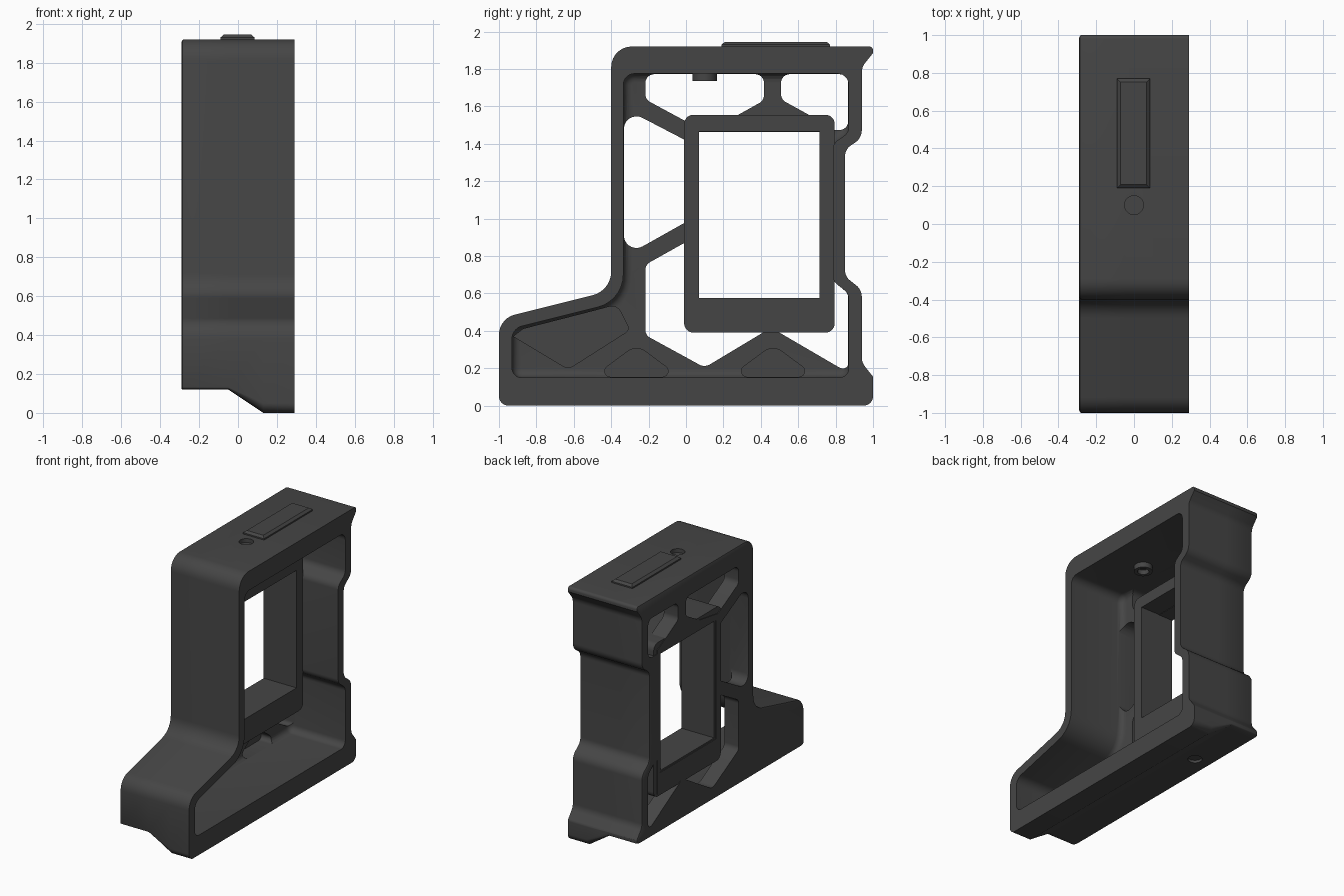
import bpy, bmesh, math
from mathutils import Vector

if "Cube" in bpy.data.objects:
    bpy.data.objects.remove(bpy.data.objects["Cube"])

mat = bpy.data.materials.new("charcoal grey")
mat.diffuse_color = (0.06, 0.06, 0.06, 1)
mat.use_nodes = True
mat.node_tree.nodes["Principled BSDF"].inputs["Base Color"].default_value = mat.diffuse_color


def rounded(points, seg=7):
    """Polygon of (y, z, radius) corners turned into a filleted outline."""
    out = []
    for i, (y, z, r) in enumerate(points):
        p = Vector((y, z))
        if r == 0:
            out.append(p)
            continue
        a = (Vector(points[i - 1][:2]) - p).normalized()
        b = (Vector(points[(i + 1) % len(points)][:2]) - p).normalized()
        half = a.angle(b) / 2
        c = p + (a + b).normalized() * (r / math.sin(half))
        d = r / math.tan(half)
        s, e = p + a * d - c, p + b * d - c
        turn = math.atan2(s.x * e.y - s.y * e.x, s.dot(e))
        for k in range(seg + 1):
            t = turn * k / seg
            out.append(c + Vector((s.x * math.cos(t) - s.y * math.sin(t),
                                   s.x * math.sin(t) + s.y * math.cos(t))))
    return out


def inset(pts, d):
    """Move an outline inwards by d."""
    n = len(pts)
    area = sum(pts[i - 1][0] * pts[i][1] - pts[i][0] * pts[i - 1][1] for i in range(n))
    sign = 1 if area > 0 else -1
    out = []
    for i in range(n):
        a = (pts[i] - pts[i - 1]).normalized()
        b = (pts[(i + 1) % n] - pts[i]).normalized()
        na, nb = Vector((-a.y, a.x)), Vector((-b.y, b.x))
        out.append(pts[i] + (na + nb) * (sign * d / (1 + na.dot(nb))))
    return out


def finish(name, bm):
    bmesh.ops.recalc_face_normals(bm, faces=bm.faces)
    me = bpy.data.meshes.new(name)
    bm.to_mesh(me)
    bm.free()
    me.materials.append(mat)
    ob = bpy.data.objects.new(name, me)
    bpy.context.collection.objects.link(ob)
    return ob


def slab(name, outline, layers, lift=None):
    """Closed solid through (x, inset) layers of a (y, z) outline."""
    bm = bmesh.new()
    outline = [Vector(p) for p in outline]
    rings = []
    for x, d in layers:
        pts = inset(outline, d) if d else outline
        rings.append([bm.verts.new((x, p.x, lift(x, p.y) if lift else p.y)) for p in pts])
    for r0, r1 in zip(rings, rings[1:]):
        for i in range(len(r0)):
            bm.faces.new((r0[i - 1], r0[i], r1[i], r1[i - 1]))
    bm.faces.new(rings[0])
    bm.faces.new(rings[-1])
    return finish(name, bm)


def disc(name, x, y, z0, z1, r):
    bm = bmesh.new()
    bmesh.ops.create_cone(bm, cap_ends=True, segments=32, radius1=r, radius2=r, depth=z1 - z0)
    bmesh.ops.translate(bm, vec=(x, y, (z0 + z1) / 2), verts=bm.verts)
    return finish(name, bm)


def extent(me):
    if not me.polygons:
        return Vector((0, 0, 0))
    return Vector([max(v.co[k] for v in me.vertices) - min(v.co[k] for v in me.vertices)
                   for k in range(3)])


def cut(target, cutter):
    """Subtract cutter, trying the next solver if the outer size is damaged."""
    before = target.data
    size = extent(before)
    for solver in ('EXACT', 'MANIFOLD', 'FLOAT'):
        m = target.modifiers.new("cut", 'BOOLEAN')
        m.operation, m.solver, m.object = 'DIFFERENCE', solver, cutter
        bpy.context.view_layer.update()
        dg = bpy.context.evaluated_depsgraph_get()
        me = bpy.data.meshes.new_from_object(target.evaluated_get(dg))
        target.modifiers.remove(m)
        if (extent(me) - size).length < 0.01:
            target.data = me
            break
    bpy.data.objects.remove(cutter)


def smooth(ob):
    bpy.ops.object.select_all(action='DESELECT')
    ob.select_set(True)
    bpy.context.view_layer.objects.active = ob
    bpy.ops.object.shade_smooth_by_angle(angle=math.radians(32))


def underside(x, z):
    """Raise the base towards the left so that the bottom slopes."""
    f = .12 * min(1, max(0, (.13 - x) / .18))
    return z if z >= .155 else f + z * (.155 - f) / .155


# outer housing
outer = rounded([(-1, 0, .05), (-1, .465, .11), (-.4, .615, .13), (-.4, 1.92, .11),
                 (1, 1.92, .02), (1, 1.885, 0), (.94, 1.81, .08), (.94, 1.43, .08),
                 (.85, 1.37, .07), (.85, .69, .07), (.94, .62, .08), (.94, .23, .08),
                 (1, .155, .03), (1, 0, .05)])
body = slab("housing", outer, [(-.29, .012), (-.286, .004), (-.278, 0), (-.05, 0),
                               (.13, 0), (.29, 0)], underside)

# hollow interior, leaving the wall and the left web
inner = rounded([(-.93, .15, .05), (-.93, .412, .07), (-.335, .56, .18), (-.335, 1.775, .06),
                 (.87, 1.775, .06), (.87, 1.46, .06), (.785, 1.40, .06), (.785, .665, .06),
                 (.87, .6, .06), (.87, .15, .05)])
cove = [(-.17 + .045 * (1 - math.cos(a)), .045 * (1 - math.sin(a)))
        for a in (0, math.pi / 8, math.pi / 4, 3 * math.pi / 8)]
cut(body, slab("interior", inner, cove + [(-.125, 0), (.4, 0)]))

# openings through the web
openings = [
    [(-.335, .79, .07), (-.335, 1.595, .07), (.03, 1.405, 0), (.03, .995, 0)],
    [(-.22, 1.775, .05), (.42, 1.775, .05), (.42, 1.63, .05), (.25, 1.535, 0),
     (.03, 1.50, 0), (-.22, 1.635, .05)],
    [(.505, 1.775, .05), (.87, 1.775, .05), (.87, 1.47, .05), (.75, 1.47, 0),
     (.75, 1.50, 0), (.505, 1.635, .05)],
    [(-.22, .755, .05), (.03, .895, 0), (.03, .41, 0), (.47, .41, 0), (.1, .2, .06),
     (-.22, .375, .05)],
    [(.46, .41, 0), (.75, .41, 0), (.75, .67, 0), (.79, .67, 0), (.87, .60, .05),
     (.87, .185, .03), (.82, .2, .03)],
    [(.05, .56, 0), (.73, .56, 0), (.73, 1.465, 0), (.05, 1.465, 0)],
]
openings[3][3] = (.45, .41, 0)
for pts in openings:
    cut(body, slab("opening", inset(rounded(pts), .003), [(-.5, 0), (-.06, 0)]))

# closed triangular pockets between the web ribs
pockets = [[(c - .23, .154, .03), (c, .325, .08), (c + .23, .154, .03)] for c in (-.265, .465)]
pockets.append([(-.922, .37, 0), (-.63, .195, .05), (-.3, .405, .03), (-.37, .54, .05),
                (-.5, .505, 0), (-.87, .41, .04)])
for pts in pockets:
    cut(body, slab("pocket", rounded(pts), [(-.25, 0), (-.1, 0)]))

# mounting holes in the floor and the top
cut(body, disc("floor_hole", -.16, .47, -.1, .14, .05))
cut(body, disc("top_hole", 0, .1, 1.7, 2.1, .05))
smooth(body)

# window frame
frame = slab("window_frame", rounded([(-.01, .39, .05), (-.01, 1.555, .05),
                                      (.795, 1.555, .05), (.795, .39, .05)]),
             [(-.285, 0), (-.01, 0)])
cut(frame, slab("window", [(.07, .575), (.07, 1.465), (.715, 1.465), (.715, .575)],
                [(-.5, 0), (.2, 0)]))
smooth(frame)

# screw boss under the top
boss = disc("screw_boss", 0, .1, 1.735, 1.78, .065)
cut(boss, disc("boss_hole", 0, .1, 1.6, 1.9, .04))
smooth(boss)
smooth(disc("screw_seat", 0, .1, 1.77, 1.89, .051))

# raised rail on the top
bm = bmesh.new()
prev = None
for z, d in ((1.91, 0), (1.93, 0), (1.945, .018)):
    x0, x1, y0, y1 = -.09 + d, .085 - d, .19 + d, .77 - d
    ring = [bm.verts.new((x, y, z)) for x, y in ((x0, y0), (x1, y0), (x1, y1), (x0, y1))]
    if prev:
        for i in range(4):
            bm.faces.new((prev[i - 1], prev[i], ring[i], ring[i - 1]))
    else:
        bm.faces.new(ring[::-1])
    prev = ring
bm.faces.new(prev)
finish("top_rail", bm)
